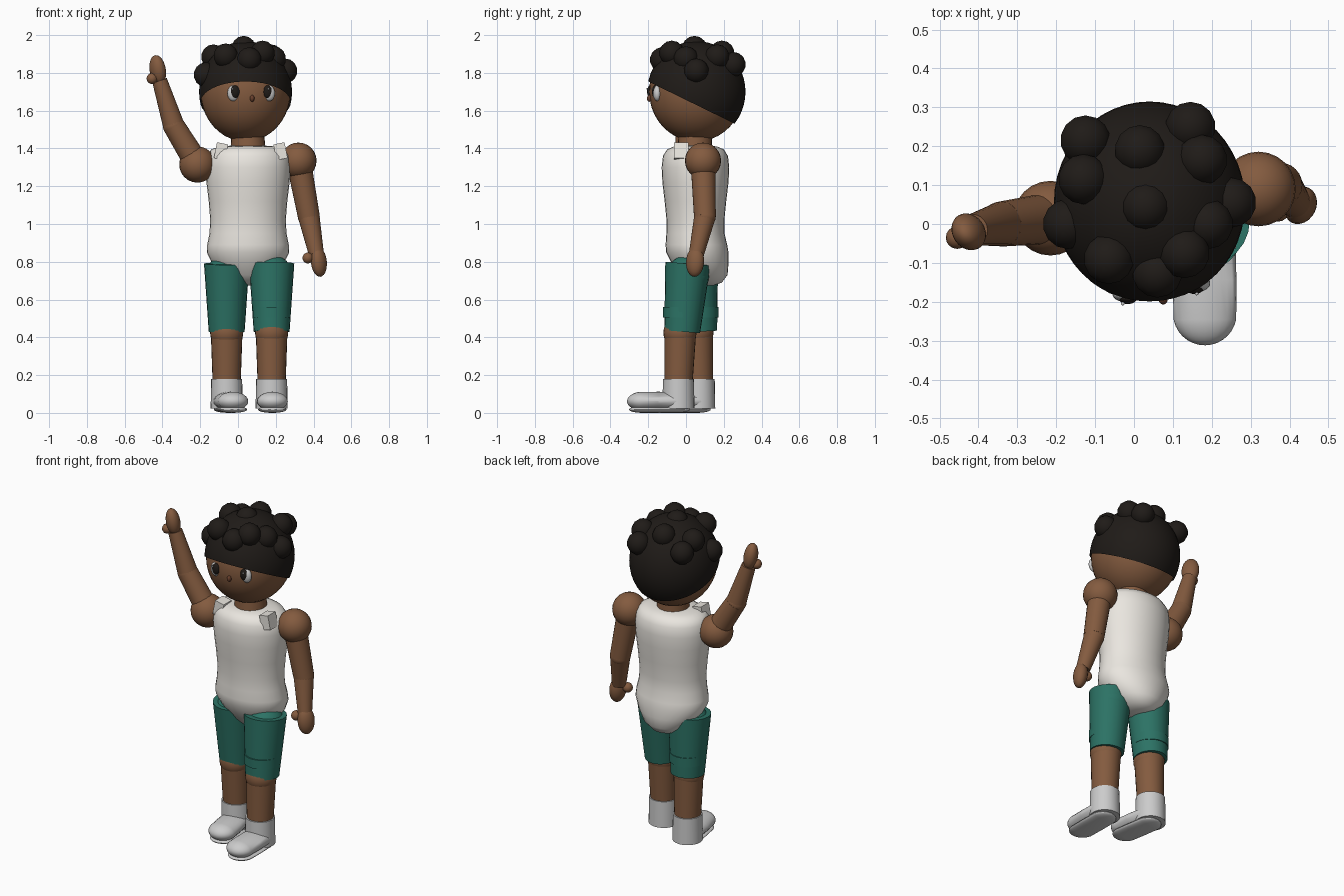
import bpy, bmesh, math
from mathutils import Vector, Matrix

if "Cube" in bpy.data.objects:
    bpy.data.objects.remove(bpy.data.objects["Cube"])


def material(name, rgb):
    m = bpy.data.materials.new(name)
    m.diffuse_color = (*rgb, 1)
    m.use_nodes = True
    m.node_tree.nodes["Principled BSDF"].inputs["Base Color"].default_value = m.diffuse_color
    return m


SKIN = material("skin_brown", (0.23, 0.105, 0.05))
NOSE = material("nose_brown", (0.14, 0.05, 0.025))
HAIR = material("hair_black", (0.014, 0.011, 0.009))
WHITE = material("white_cloth", (0.82, 0.79, 0.74))
SHOE = material("shoe_white", (0.8, 0.8, 0.78))
EYE = material("eye_white", (0.9, 0.9, 0.9))
GREEN = material("shorts_green", (0.025, 0.17, 0.13))


def finish(name, bm, mat):
    bmesh.ops.recalc_face_normals(bm, faces=bm.faces)
    me = bpy.data.meshes.new(name)
    bm.to_mesh(me)
    bm.free()
    me.materials.append(mat)
    ob = bpy.data.objects.new(name, me)
    bpy.context.collection.objects.link(ob)
    bpy.context.view_layer.objects.active = ob
    bpy.ops.object.select_all(action='DESELECT')
    ob.select_set(True)
    bpy.ops.object.shade_smooth_by_angle(angle=math.radians(40))
    return ob


def aim(direction):
    return Vector(direction).to_track_quat('Z', 'Y').to_matrix().to_4x4()


def ball(name, c, r, mat, axis=(0, 0, 1), seg=24, cut=None):
    """Ellipsoid with its local z along axis; cut = (point, normal) keeps the upper side."""
    r = (r, r, r) if isinstance(r, (int, float)) else r
    rot = aim(axis) if axis != (0, 0, 1) else Matrix()
    bm = bmesh.new()
    bmesh.ops.create_uvsphere(bm, u_segments=seg, v_segments=seg // 2, radius=1,
                              matrix=Matrix.Translation(c) @ rot @ Matrix.Diagonal((*r, 1)))
    if cut:
        bmesh.ops.bisect_plane(bm, geom=bm.verts[:] + bm.edges[:] + bm.faces[:],
                               plane_co=cut[0], plane_no=cut[1], clear_inner=True)
    return finish(name, bm, mat)


def limb(name, a, b, ra, rb, mat, seg=24):
    """Tapered cylinder from a to b."""
    a, b = Vector(a), Vector(b)
    bm = bmesh.new()
    bmesh.ops.create_cone(bm, cap_ends=True, segments=seg, radius1=ra, radius2=rb, depth=(b - a).length,
                          matrix=Matrix.Translation((a + b) / 2) @ aim(b - a))
    return finish(name, bm, mat)


def lathe(name, c, profile, mat, seg=32):
    """Stack of elliptical rings: (x radius, y radius, z, y shift)."""
    bm = bmesh.new()
    rings = []
    for rx, ry, z, dy in profile:
        rings.append([bm.verts.new((c[0] + rx * math.cos(t), c[1] + dy + ry * math.sin(t), z))
                      for t in (2 * math.pi * i / seg for i in range(seg))])
    for lo, hi in zip(rings, rings[1:]):
        for i in range(seg):
            j = (i + 1) % seg
            bm.faces.new((lo[i], lo[j], hi[j], hi[i]))
    bm.faces.new(rings[0])
    bm.faces.new(rings[-1])
    return finish(name, bm, mat)


def capsule(name, heel, toe, r, height, zc, mat):
    """Flattened capsule lying from heel to toe (outer ends)."""
    heel, toe = Vector((*heel, zc)), Vector((*toe, zc))
    d = toe - heel
    half = d.length / 2 - r
    bm = bmesh.new()
    bmesh.ops.create_uvsphere(bm, u_segments=24, v_segments=16, radius=r,
                              matrix=Matrix.Rotation(math.pi / 2, 4, 'Y'))
    bmesh.ops.bisect_plane(bm, geom=bm.verts[:] + bm.edges[:] + bm.faces[:],
                           plane_co=(0, 0, 0), plane_no=(1, 0, 0))
    for v in bm.verts:
        if abs(v.co.x) > 1e-5:
            v.co.x += math.copysign(half, v.co.x)
        v.co.z *= height / (2 * r)
    ang = math.atan2(d.y, d.x)
    bm.transform(Matrix.Translation((heel + toe) / 2) @ Matrix.Rotation(ang, 4, 'Z'))
    return finish(name, bm, mat)


# Head, hair cap and curls
HC = Vector((0.04, 0.055, 1.70))
ball("head", HC, (0.238, 0.25, 0.263), SKIN, seg=40)
ball("hair_cap", HC, (0.246, 0.26, 0.268), HAIR, seg=48, cut=((0.04, -0.16, 1.735), (0, 0.44, 0.9)))
curls = [(0.03, 0.045, 1.93), (0.015, 0.19, 1.905), (-0.125, 0.215, 1.845), (-0.13, 0.115, 1.885),
         (0.145, 0.25, 1.845), (0.175, 0.165, 1.885), (0.25, 0.055, 1.81), (-0.17, 0.0, 1.79),
         (-0.065, -0.09, 1.89), (0.13, -0.075, 1.905), (0.06, -0.125, 1.87), (0.19, 0.0, 1.875)]
for i, p in enumerate(curls):
    ball(f"hair_curl_{i + 1}", p, 0.066, HAIR, seg=14)

# Face
for side, x, y, inward in (("left", -0.025, -0.178, 1), ("right", 0.165, -0.152, -1)):
    ball(f"{side}_eye", (x, y, 1.692), (0.031, 0.022, 0.042), EYE)
    ball(f"{side}_pupil", (x + 0.009 * inward, y - 0.012, 1.7), (0.024, 0.016, 0.034), HAIR)
    ball(f"{side}_eye_glint", (x - 0.004, y - 0.027, 1.715), 0.005, EYE, seg=10)
ball("nose", (0.075, -0.192, 1.665), (0.012, 0.015, 0.018), NOSE)

# Neck and vest
limb("neck", (0.055, 0.045, 1.36), (0.05, 0.05, 1.50), 0.095, 0.085, SKIN)
lathe("vest", (0.053, 0.05),
      [(0.04, 0.05, 0.675, 0.045), (0.09, 0.095, 0.69, 0.045), (0.145, 0.13, 0.73, 0.04), (0.19, 0.15, 0.79, 0.025),
       (0.218, 0.165, 0.85, 0.01), (0.216, 0.163, 0.89, 0.005), (0.204, 0.154, 0.95, 0), (0.2, 0.153, 1.02, 0),
       (0.208, 0.163, 1.12, 0), (0.22, 0.175, 1.22, 0), (0.224, 0.179, 1.3, 0), (0.217, 0.172, 1.36, 0),
       (0.195, 0.15, 1.395, 0), (0.15, 0.115, 1.41, 0), (0.09, 0.08, 1.415, 0)], WHITE)
for side, x, tilt in (("left", -0.09, 0.2), ("right", 0.225, -0.2)):
    bm = bmesh.new()
    bmesh.ops.create_cube(bm, size=1, matrix=Matrix.Translation((x, -0.025, 1.385)) @
                          Matrix.Rotation(tilt, 4, 'Y') @ Matrix.Diagonal((0.06, 0.075, 0.085, 1)))
    finish(f"{side}_vest_strap", bm, WHITE)


# Arms: shoulder, elbow, wrist, hand centre, hand axis, thumb
arms = {
    "right": ((0.32, 0.09, 1.335), (0.375, 0.1, 1.04), (0.415, 0.055, 0.84),
              (0.428, 0.048, 0.80), (0.1, -0.05, -1), (0.37, 0.035, 0.82)),
    "left": ((-0.215, 0.015, 1.315), (-0.34, 0.0, 1.52), (-0.415, -0.015, 1.76),
             (-0.425, -0.02, 1.815), (-0.15, -0.1, 1), (-0.455, -0.035, 1.77)),
}
for side, (sh, el, wr, hand, axis, thumb) in arms.items():
    ball(f"{side}_shoulder", sh, 0.096, SKIN)
    limb(f"{side}_upper_arm", sh, el, 0.066, 0.058, SKIN)
    ball(f"{side}_elbow", el, 0.058, SKIN)
    limb(f"{side}_forearm", el, wr, 0.057, 0.04, SKIN)
    ball(f"{side}_hand", hand, (0.05, 0.04, 0.08), SKIN, axis)
    ball(f"{side}_thumb", thumb, 0.029, SKIN, seg=16)

# Legs: x, hip y, knee y, ankle y, heel and toe ends of the shoe
legs = {
    "right": (0.178, 0.01, -0.02, -0.04, (0.18, 0.02), (0.183, -0.312)),
    "left": (-0.06, 0.05, 0.07, 0.07, (-0.065, 0.13), (-0.015, -0.185)),
}
for side, (x, hy, ky, ay, heel, toe) in legs.items():
    ball(f"{side}_hip", (x, hy, 0.725), 0.112, GREEN)
    limb(f"{side}_shorts_leg", (x, hy, 0.79), (x, ky, 0.43), 0.12, 0.095, GREEN)
    limb(f"{side}_shorts_cuff", (x, ky, 0.505), (x, ky, 0.56), 0.101, 0.101, GREEN)
    ball(f"{side}_knee", (x, ky - 0.012, 0.425), 0.088, SKIN)
    limb(f"{side}_shin", (x, ky - 0.01, 0.43), (x, ay, 0.15), 0.084, 0.074, SKIN)
    limb(f"{side}_sock", (x, ay, 0.022), (x, ay, 0.18), 0.085, 0.082, SHOE)
    capsule(f"{side}_shoe", heel, toe, 0.082, 0.1, 0.062, SHOE)
    capsule(f"{side}_sole", heel, (toe[0], toe[1] + 0.01), 0.076, 0.036, 0.018, SHOE)
